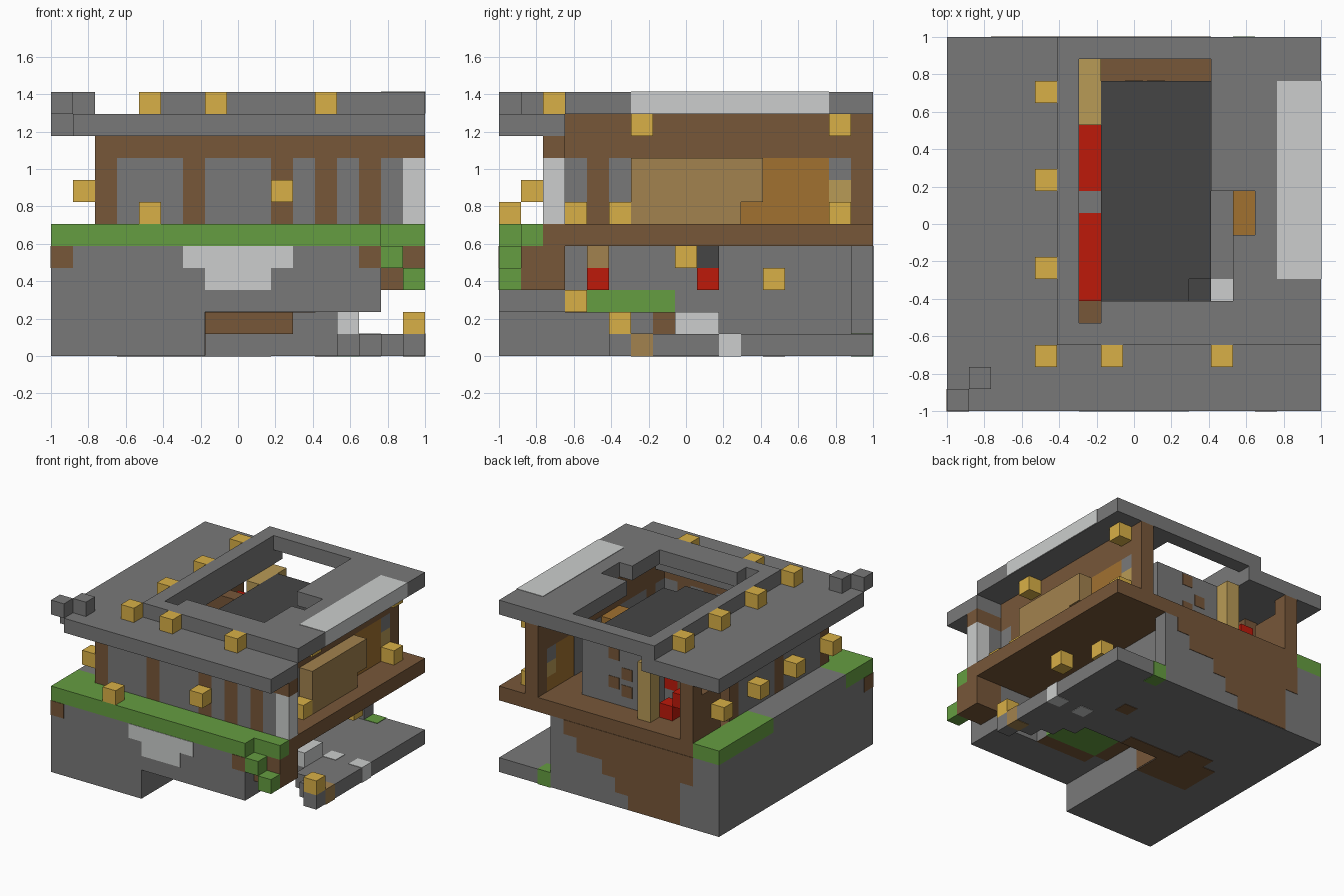
import bpy
import bmesh

if "Cube" in bpy.data.objects:
    bpy.data.objects.remove(bpy.data.objects["Cube"], do_unlink=True)

U = 2 / 17   # one grid cell
T = 0.03     # paint plate thickness in cells


def linear(h):
    vals = [int(h[i:i + 2], 16) / 255 for i in (0, 2, 4)]
    return [v / 12.92 if v < 0.04045 else ((v + 0.055) / 1.055) ** 2.4 for v in vals] + [1]


MATS = {}
for name, code in dict(stone="797979", slate="454545", pale_stone="CCCECD", wood="775739",
                       moss="659D41", lantern="D9B047", red_cloth="BE190A",
                       amber_wood="A17130", tan_wood="A2824E", straw="B99B56").items():
    m = bpy.data.materials.new(name)
    m.use_nodes = True
    m.diffuse_color = linear(code)
    m.node_tree.nodes["Principled BSDF"].inputs["Base Color"].default_value = linear(code)
    MATS[name] = m


def blocks(name, mat, *boxes):
    """One object from boxes given as x0, x1, y0, y1, z0, z1 in cells."""
    bm = bmesh.new()
    for x0, x1, y0, y1, z0, z1 in boxes:
        vs = bmesh.ops.create_cube(bm, size=1)["verts"]
        for v in vs:
            v.co = ((x1 if v.co.x > 0 else x0) * U - 1,
                    (y1 if v.co.y > 0 else y0) * U - 1,
                    (z1 if v.co.z > 0 else z0) * U)
    me = bpy.data.meshes.new(name)
    bm.to_mesh(me)
    bm.free()
    me.materials.append(MATS[mat])
    ob = bpy.data.objects.new(name, me)
    bpy.context.collection.objects.link(ob)


def cubes(name, mat, *cells):
    blocks(name, mat, *[(x, x + 1, y, y + 1, z, z + 1) for x, y, z in cells])


# Lower storey: front mass, hall and stepped base plate
blocks("front_mass", "stone", (0, 15, 0, 3, 2, 5), (0, 7, 0, 9, 0, 2))
blocks("hall", "stone", (0, 12, 3, 9, 2, 5), (0, 12, 9, 17, 1, 5), (12, 13, 16, 17, 1, 5),
       (12, 13, 9, 10, 1, 2))
blocks("base_plate", "stone", (0, 17, 9, 17, 0, 1),
       *[(x, x + 1, 21 - x, 9, 0, 1) for x in (13, 14, 15, 16)])
blocks("plate_lump", "pale_stone", (13, 14, 8, 10, 1, 2))
blocks("plate_light_patch", "pale_stone", (16, 17 + T, 10, 11, -T, 1 + T), (14, 15, 10, 11, -T, 1 + T))
blocks("plate_tan_patch", "tan_wood", (16, 17 + T, 6, 7, -T, 1 + T))
blocks("plate_moss_patch", "moss", (13, 14, 16, 17 + T, -T, 1 + T))
blocks("under_moss", "moss", (8, 12 + T, 4, 8, 2 - T, 3))
blocks("under_mud", "wood", (7, 11, 8, 9, 1, 2), (7 - T, 7 + T, 7, 9, T, 2),
       (8, 12, 3, 4, 2 - T, 2.1), (7, 8, 4, 9, 2 - T, 2.1))
blocks("bottom_mud", "wood", (3, 7, 7, 10, -T, T), (7, 10, 9, 10, -T, T), (4, 6, 10, 11, -T, T),
       (12, 13, 12, 13, -T, T))

# Painted patches on the lower walls
blocks("front_light_patch", "pale_stone", (6, 11, -T, 0, 4, 5), (7, 10, -T, 0, 3, 4))
blocks("front_mud", "wood", (-T, 1, -T, 1, 4, 5), (14, 15, -T, 0, 4, 5))
blocks("back_mud", "wood", (3, 12, 17, 17 + T, 4, 5), (3, 11, 17, 17 + T, 3, 4),
       (3, 9, 17, 17 + T, 2, 3), (3, 8, 17, 17 + T, 1, 2), (3, 7, 17, 17 + T, T, 1),
       (2, 3, 17, 17 + T, 3, 5))
blocks("side_red_panels", "red_cloth", (12, 12.3, 4, 5, 3, 4), (12, 12.3, 9, 10, 3, 4))
blocks("side_tan_panel", "tan_wood", (12, 12.3, 4, 5, 4, 5))
blocks("side_dark_panel", "slate", (12, 12.3, 9, 10, 4, 5))

# Corner bracket under the balcony
blocks("bracket", "wood", (15, 17, 1, 3, 3, 5))
cubes("bracket_moss", "moss", (15, 0, 4), (16, 0, 3))

# Floor level: mossy ledge and wooden deck
blocks("moss_ledge", "moss", (0, 15, 0, 2, 5, 6), (15, 17, 1, 2, 5, 6),
       (0, 2, 2, 3, 5, 6), (0, 2, 11, 17, 5, 6))
blocks("left_ledge", "stone", (0, 2, 3, 11, 5, 6))
blocks("deck", "wood", (2, 17, 2, 17, 5, 6))

# Upper walls: posts and panels alternate along the front
POSTS = (2, 6, 10, 12, 14)
blocks("front_posts", "wood", *[(x, x + 1, 2, 3, 6, 9) for x in POSTS])
blocks("front_panels", "stone",
       *[(a + 1, b, 2, 3, 6, 9) for a, b in zip(POSTS, POSTS[1:] + (16,))])
blocks("front_end_pillar", "pale_stone", (16, 17, 2, 3, 6, 9))
blocks("front_beam", "wood", (2, 17, 2, 3, 9, 10))
blocks("right_panels", "stone", (14, 15, 3, 4, 6, 9), (14, 15, 5, 10, 6, 9), (14, 15, 15, 16, 8, 9),
       (14 - T, 14, 10, 13, 6, 9))
blocks("right_amber_panel", "amber_wood", (14, 15, 10, 15, 6, 9), (14, 15, 15, 16, 6, 7))
blocks("right_beam", "wood", (14, 15, 3, 17, 9, 11))
blocks("right_posts", "wood", (14, 15, 4, 5, 6, 9), (14, 15, 16, 17, 6, 9))
blocks("bay_box", "tan_wood", (15, 16, 6, 12, 7, 9), (15, 16, 6, 11, 6, 7))
cubes("right_shutter", "straw", (14, 15, 7))
blocks("left_posts", "wood", *[(2, 3, y, y + 1, 6, 10) for y in (7, 12, 16)])
blocks("left_panels", "stone", (2, 3, 3, 7, 6, 10), (2, 3, 8, 12, 6, 10))
blocks("left_back_panel", "wood", (2, 3, 14, 16, 6, 9))

# Inner chamber with a dark top, notched at one corner, and spots on its back
blocks("chamber", "stone", (7, 12, 6, 15, 6, 10 - T), (7, 11, 5, 6, 6, 10 - T), (11, 12, 5, 6, 6, 9 - T))
blocks("chamber_top", "slate", (7, 12, 6, 15, 10 - T, 10), (7, 11, 5, 6, 10 - T, 10),
       (11, 12, 5, 6, 9 - T, 9))
blocks("chamber_spots", "wood",
       *[(x, x + 0.8, 15, 15 + T, z, z + 0.8)
         for x, z in ((9.1, 9.1), (8.1, 7.9), (9.1, 7.1), (8.1, 6.7))])

# Furniture around the chamber
blocks("bench", "red_cloth", (6, 7, 5, 9, 6, 8), (6, 7, 10, 13, 7, 8))
blocks("bench_base", "stone", (6, 7, 10, 13, 6, 7), (6, 7, 9, 10, 6, 8))
blocks("shelf", "wood", (3, 6, 12, 13, 6, 9), (6, 7, 4, 5, 6, 7))
cubes("red_crates", "red_cloth", (5, 14, 6), (4, 14, 7))
blocks("straw_post", "straw", (6, 7, 15, 16, 6, 10), (6, 7, 13, 15, 9, 10))
blocks("cupboard", "amber_wood", (13, 14, 8, 10, 6, 9))
blocks("counter", "stone", (12, 13, 6, 10, 6, 7))
cubes("basin", "pale_stone", (12, 5, 6))

# Roof: low eaves on two sides, upper slab around an opening
blocks("eaves", "stone", (1, 17, 0, 1, 10, 11), (0, 17, 1, 3, 10, 11), (0, 14, 3, 4, 10, 11),
       (0, 6, 4, 17, 10, 11))
blocks("upper_roof", "stone", (5, 17, 3, 4, 11, 12), (5, 6, 4, 17, 11, 12),
       (7, 17, 4, 5, 11, 12), (6, 17, 16, 17, 11, 12), (12, 17, 10, 16, 11, 12),
       (13, 17, 5, 8, 11, 12), (14, 17, 8, 10, 11, 12))
blocks("roof_light_patch", "pale_stone", (15, 17 + T, 6, 15, 11 + T, 12 + T))
cubes("loose_stones", "stone", (0, 0, 11), (1, 1, 11))

# Lanterns
ROW = (2, 6, 10, 14)
cubes("roof_lanterns", "lantern", *[(4, y, 11) for y in ROW], (7, 2, 11), (12, 2, 11))
cubes("left_lanterns", "lantern", *[(1, y, 7) for y in ROW])
cubes("front_lanterns", "lantern", (4, 0, 6), (10, 1, 7))
cubes("right_lanterns", "lantern", (15, 3, 6), (15, 5, 6), (15, 15, 6), (15, 6, 10), (15, 15, 10))
cubes("lower_lanterns", "lantern", (16, 5, 1), (14, 8, 4), (14, 12, 3), (14, 3, 2))
